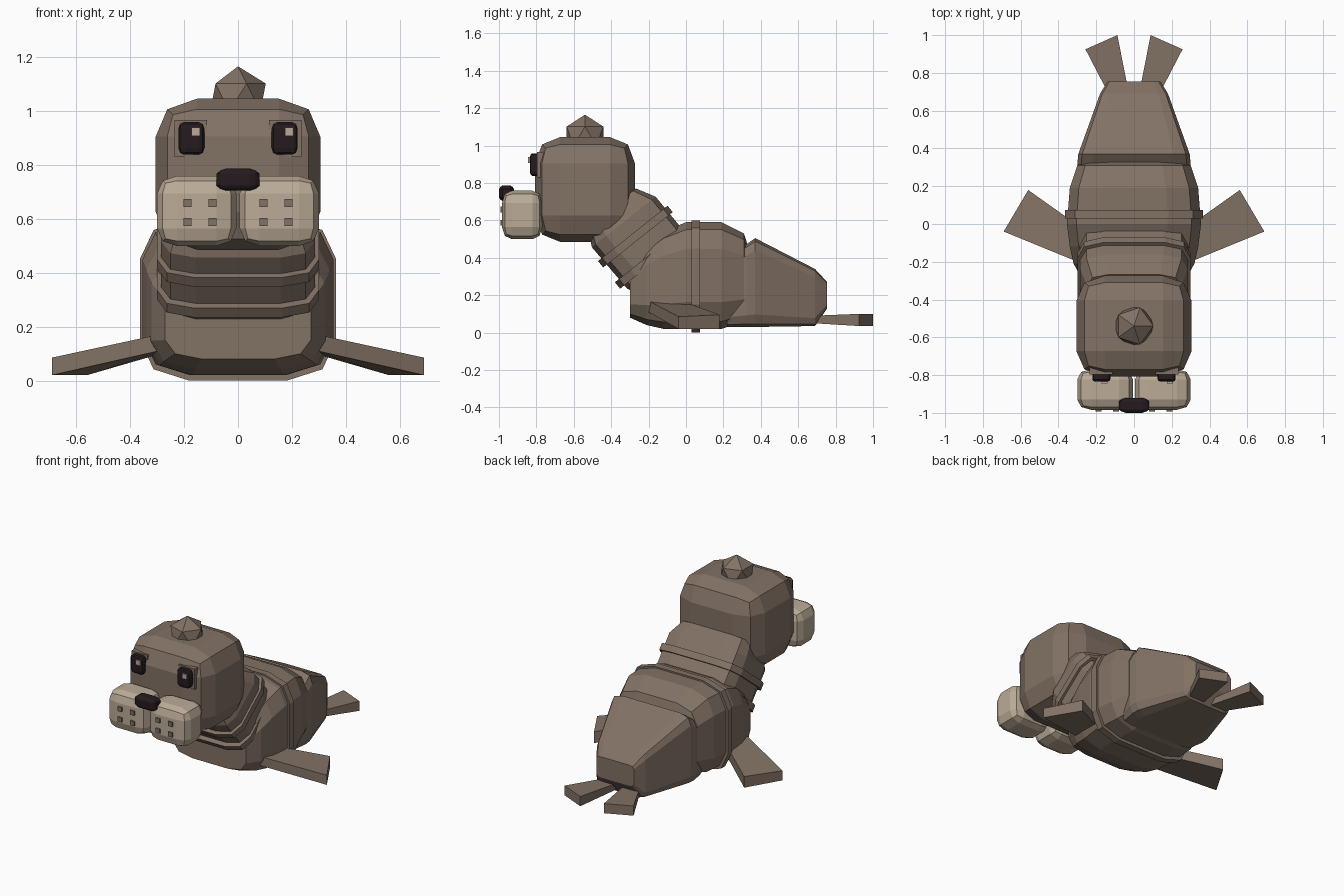
import bpy, bmesh, math
from mathutils import Vector

if "Cube" in bpy.data.objects:
    bpy.data.objects.remove(bpy.data.objects["Cube"], do_unlink=True)


def material(name, rgb):
    m = bpy.data.materials.new(name)
    m.use_nodes = True
    m.diffuse_color = (*rgb, 1)
    m.node_tree.nodes["Principled BSDF"].inputs["Base Color"].default_value = (*rgb, 1)
    return m


BROWN = material("brown fur", (0.225, 0.168, 0.130))
BEIGE = material("beige muzzle", (0.50, 0.41, 0.31))
BLACK = material("dark nose", (0.018, 0.011, 0.013))


def finish(name, bm, mat, tilt=0):
    bmesh.ops.recalc_face_normals(bm, faces=bm.faces)
    me = bpy.data.meshes.new(name)
    bm.to_mesh(me)
    bm.free()
    me.materials.append(mat)
    ob = bpy.data.objects.new(name, me)
    ob.rotation_euler.x = tilt
    bpy.context.collection.objects.link(ob)
    return ob


def rounded_box(name, centre, half, mat, inner=0.5, edge=0.86):
    """Box of 3x3 faces per side with its edges and corners pulled in."""
    bm = bmesh.new()
    bmesh.ops.create_cube(bm, size=2)
    bmesh.ops.subdivide_edges(bm, edges=bm.edges[:], cuts=2, use_grid_fill=True)
    for v in bm.verts:
        outer = sum(abs(c) > 0.9 for c in v.co)
        pull = (1, 1, edge, edge - 0.07)[outer]
        co = [math.copysign(pull if abs(c) > 0.9 else inner, c) for c in v.co]
        v.co = [c + h * k for c, h, k in zip(centre, half, co)]
    return finish(name, bm, mat)


def box(name, centre, half, mat):
    bm = bmesh.new()
    bmesh.ops.create_cube(bm, size=2)
    for v in bm.verts:
        v.co = [c + h * k for c, h, k in zip(centre, half, v.co)]
    return finish(name, bm, mat)


def loft(name, sections, mat, inner=0.5, edge=0.86, tilt=0):
    """Chamfered cross-sections (y, half width, low z, high z) joined along y."""
    quarter = [(1, inner), (edge, edge), (inner, 1)]
    profile = (quarter + [(-x, z) for x, z in quarter[::-1]]
               + [(-x, -z) for x, z in quarter] + [(x, -z) for x, z in quarter[::-1]])
    bm = bmesh.new()
    rings = []
    for y, w, lo, hi in sections:
        mid, h = (lo + hi) / 2, (hi - lo) / 2
        rings.append([bm.verts.new((x * w, y, mid + z * h)) for x, z in profile])
    n = len(profile)
    for a, b in zip(rings, rings[1:]):
        for i in range(n):
            j = (i + 1) % n
            bm.faces.new((a[i], a[j], b[j], b[i]))
    bm.faces.new(rings[0])
    bm.faces.new(rings[-1])
    return finish(name, bm, mat, tilt)


def flipper(name, corners, side):
    """Wedge from four plan corners (x, y, low z, high z)."""
    bm = bmesh.new()
    low = [bm.verts.new((side * x, y, lo)) for x, y, lo, hi in corners]
    high = [bm.verts.new((side * x, y, hi)) for x, y, lo, hi in corners]
    bm.faces.new(low)
    bm.faces.new(high)
    for i in range(4):
        j = (i + 1) % 4
        bm.faces.new((low[i], low[j], high[j], high[i]))
    return finish(name, bm, BROWN)


# Body, with a band round its middle
loft("body", [(-0.30, 0.27, 0.08, 0.36), (-0.21, 0.32, 0.04, 0.47),
              (-0.12, 0.34, 0.02, 0.54), (0.0, 0.355, 0.02, 0.59),
              (0.19, 0.34, 0.02, 0.59), (0.31, 0.30, 0.06, 0.53),
              (0.335, 0.26, 0.12, 0.45)], BROWN)
loft("body_band", [(0.03, 0.364, 0, 0.60), (0.075, 0.364, 0, 0.60)], BROWN)

# Tapered hindquarters
loft("hindquarters", [(0.22, 0.28, 0.03, 0.40), (0.32, 0.30, 0.03, 0.47),
                      (0.37, 0.295, 0.03, 0.505), (0.69, 0.18, 0.035, 0.34),
                      (0.755, 0.14, 0.13, 0.27)], BROWN, 0.72, 0.93)

# Neck leaning forward, with two bands
LEAN = math.radians(128.5)
loft("neck", [(0.29, 0.25, -0.27, 0.06), (0.38, 0.285, -0.33, 0.10),
              (0.67, 0.285, -0.325, 0.11), (0.77, 0.25, -0.27, 0.06)],
     BROWN, 0.55, 0.88, LEAN)
for label, y in (("lower", 0.425), ("upper", 0.57)):
    loft(label + "_neck_band", [(y - 0.022, 0.30, -0.345, 0.13),
                                (y + 0.022, 0.30, -0.345, 0.13)],
         BROWN, 0.55, 0.88, LEAN)

# Head and tuft
rounded_box("head", (0, -0.54, 0.765), (0.305, 0.267, 0.28), BROWN)
bm = bmesh.new()
bmesh.ops.create_icosphere(bm, subdivisions=1, radius=0.115)
bmesh.ops.translate(bm, verts=bm.verts, vec=Vector((0, -0.54, 1.05)))
finish("head_tuft", bm, BROWN)

# Nose
rounded_box("nose", (0, -0.96, 0.745), (0.08, 0.04, 0.041), BLACK, 0.55, 0.82)

# Paired parts
for label, s in (("left", 1), ("right", -1)):
    rounded_box(label + "_muzzle", (s * 0.153, -0.876, 0.629), (0.147, 0.108, 0.13), BEIGE)
    for x in (0.095, 0.188):
        for z in (0.588, 0.658):
            box(label + "_whisker_dot", (s * x, -0.98, z), (0.015, 0.013, 0.015), BROWN)
    box(label + "_eye_plate", (s * 0.175, -0.765, 0.897), (0.06, 0.032, 0.069), BROWN)
    rounded_box(label + "_eye", (s * 0.173, -0.805, 0.898), (0.048, 0.03, 0.06), BLACK, 0.6, 0.88)
    box(label + "_eye_glint", (s * 0.173 + 0.017, -0.832, 0.922), (0.016, 0.012, 0.016), BEIGE)
    flipper(label + "_front_flipper", [(0.25, -0.22, 0.12, 0.18), (0.69, -0.04, 0.02, 0.085),
                                       (0.56, 0.18, 0.02, 0.095), (0.25, -0.04, 0.11, 0.175)], s)
    flipper(label + "_rear_flipper", [(0.025, 0.68, 0.05, 0.09), (0.13, 0.68, 0.05, 0.09),
                                      (0.257, 0.925, 0.035, 0.10), (0.088, 1.0, 0.035, 0.10)], s)
